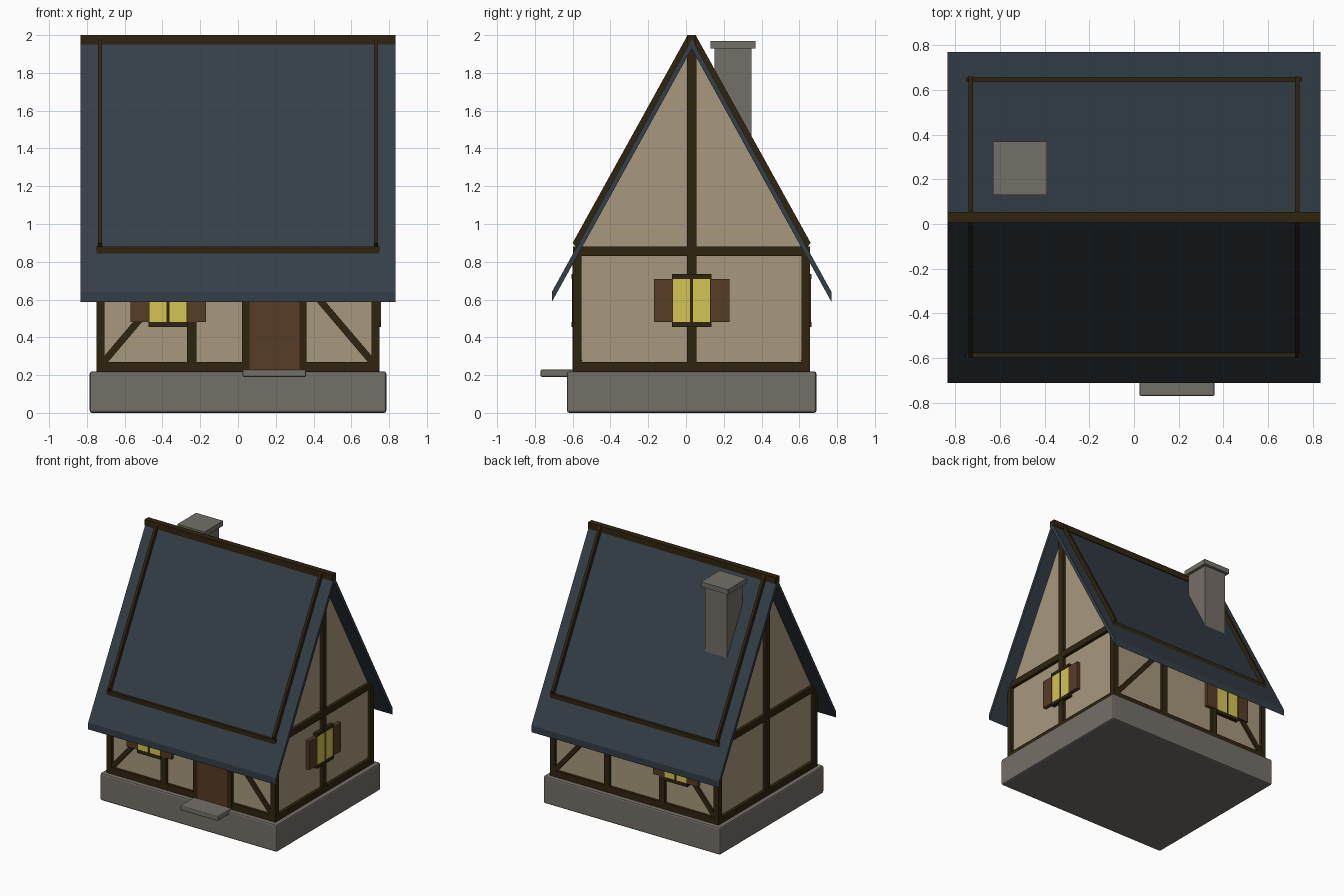
import bpy
import bmesh
from mathutils import Vector

cube = bpy.data.objects.get("Cube")
if cube:
    bpy.data.objects.remove(cube, do_unlink=True)


def material(name, *rgb):
    col = [(c / 255 / 12.92 if c < 11 else ((c / 255 + 0.055) / 1.055) ** 2.4) for c in rgb] + [1]
    m = bpy.data.materials.new(name)
    m.use_nodes = True
    m.diffuse_color = col
    bsdf = m.node_tree.nodes["Principled BSDF"]
    bsdf.inputs["Base Color"].default_value = col
    bsdf.inputs["Roughness"].default_value = 0.9
    return m


PLASTER = material("plaster", 168, 152, 125)
TIMBER = material("dark timber", 48, 36, 16)
STONE = material("grey stone", 116, 110, 103)
SLATE = material("blue slate", 52, 62, 71)
WOOD = material("brown wood", 87, 60, 38)
GLASS = material("yellow glass", 212, 195, 84)

CY = 0.03                  # ridge line in y
WALL_X, WALL_Y = 0.725, 0.605   # plaster faces
POST_X, POST_Y = 0.75, 0.627    # timber faces
SLOPE = 1.81


def finish(name, bm, mat, bevel=0):
    bmesh.ops.recalc_face_normals(bm, faces=bm.faces)
    mesh = bpy.data.meshes.new(name)
    bm.to_mesh(mesh)
    bm.free()
    mesh.materials.append(mat)
    ob = bpy.data.objects.new(name, mesh)
    bpy.context.collection.objects.link(ob)
    if bevel:
        mod = ob.modifiers.new("Bevel", "BEVEL")
        mod.width, mod.segments = bevel, 2
    return ob


def prism(name, points, start, end, axis, mat):
    """Extrude a profile: (y, z) along x, or (x, z) along y. y counts from the ridge."""
    def place(p, t):
        return (t, p[0] + CY, p[1]) if axis == "x" else (p[0], t + CY, p[1])
    bm = bmesh.new()
    a, b = ([bm.verts.new(place(p, t)) for p in points] for t in (start, end))
    bm.faces.new(a)
    bm.faces.new(b[::-1])
    for i in range(len(a)):
        j = (i + 1) % len(a)
        bm.faces.new((a[i], a[j], b[j], b[i]))
    return finish(name, bm, mat)


def box(name, x, y, z, mat, bevel=0):
    bm = bmesh.new()
    bmesh.ops.create_cube(bm, size=1)
    for v in bm.verts:
        v.co = [r[0] if c < 0 else r[1] for c, r in zip(v.co, (x, y, z))]
    return finish(name, bm, mat, bevel)


def wall_box(name, side, u, z, depth, mat):
    """Box on a wall: u runs along the wall, depth is the distance from the centre."""
    if side in ("front", "back"):
        s = -1 if side == "front" else 1
        return box(name, u, sorted(CY + s * d for d in depth), z, mat)
    s = -1 if side == "right" else 1
    return box(name, sorted(s * d for d in depth), [CY + c for c in u], z, mat)


def window(side, centre, face):
    def part(name, u0, u1, z0, z1, out, mat):
        wall_box(f"{side}_window_{name}", side, (centre + u0, centre + u1),
                 (z0, z1), (face - 0.04, face + out), mat)
    part("frame", -0.105, 0.105, 0.47, 0.72, 0.002, TIMBER)
    part("sill", -0.105, 0.105, 0.455, 0.48, 0.008, TIMBER)
    part("head", -0.105, 0.105, 0.71, 0.735, 0.008, TIMBER)
    for s, label in ((-1, "a"), (1, "b")):
        part("pane_" + label, *sorted((s * 0.008, s * 0.098)), 0.48, 0.71, 0.004, GLASS)
        part("shutter_" + label, *sorted((s * 0.102, s * 0.2)), 0.48, 0.71, 0.006, WOOD)


def brace(name, side, foot, head):
    """Slanted timber on a long wall."""
    a, b = Vector(foot), Vector(head)
    d = (b - a).normalized() * 0.018
    n = Vector((-d.y, d.x))
    s = -1 if side == "front" else 1
    prism(name, [a + n, b + n, b - n, a - n], s * 0.58, s * (POST_Y - 0.005), "y", TIMBER)


# Stone base and door step
box("stone_base", (-0.785, 0.785), (CY - 0.66, CY + 0.66), (0, 0.22), STONE, 0.012)
box("door_step", (0.025, 0.36), (-0.77, -0.59), (0.19, 0.23), STONE, 0.008)

# Plaster body with both gables
prism("plaster_walls", [(-WALL_Y, 0.2), (WALL_Y, 0.2), (WALL_Y, 0.85), (0, 1.945), (-WALL_Y, 0.85)],
      -WALL_X, WALL_X, "x", PLASTER)

# Roof slab as a chevron
EAVE = 0.74
top, under = 1.98, 1.927
prism("roof", [(0, top), (EAVE, top - SLOPE * EAVE), (EAVE, under - SLOPE * EAVE), (0, under),
               (-EAVE, under - SLOPE * EAVE), (-EAVE, top - SLOPE * EAVE)], -0.835, 0.835, "x", SLATE)
box("ridge_beam", (-0.835, 0.835), (CY - 0.024, CY + 0.024), (1.95, 2), TIMBER)

# Rafters lying on the roof above each gable
for s, label in ((-1, "right"), (1, "left")):
    prism(label + "_rafters", [(0.63, 0.9), (0.024, 1.995), (-0.024, 1.995), (-0.63, 0.9),
                               (-0.605, 0.87), (0, 1.96), (0.605, 0.87)],
          s * 0.73 - 0.011, s * 0.73 + 0.011, "x", TIMBER)

# Horizontal timbers and corner posts
RAILS = {"sole": (0.22, 0.27), "top": (0.83, 0.88)}
for label, z in RAILS.items():
    for side in ("front", "back"):
        wall_box(f"{side}_{label}_beam", side, (-POST_X, POST_X), z, (0.582, POST_Y), TIMBER)
    for side in ("left", "right"):
        wall_box(f"{side}_{label}_beam", side, (-POST_Y, POST_Y), z, (0.705, POST_X), TIMBER)
for side in ("front", "back"):
    for s, label in ((-1, "right"), (1, "left")):
        wall_box(f"{side}_{label}_corner_post", side, sorted((s * 0.706, s * POST_X)),
                 (0.22, 0.85), (0.582, POST_Y), TIMBER)

# Gable centre posts
for side in ("left", "right"):
    wall_box(side + "_gable_post", side, (-0.025, 0.025), (0.22, 1.93), (0.7, POST_X), TIMBER)

# Wall posts and slanted braces on the long sides
for side in ("front", "back"):
    for s, label in ((-1, "right"), (1, "left")):
        at_door = side == "front" and s > 0
        if not at_door:
            wall_box(f"{side}_{label}_wall_post", side, (s * 0.245 - 0.025, s * 0.245 + 0.025),
                     (0.22, 0.85), (0.582, POST_Y), TIMBER)
        head = (0.345, 0.7) if at_door else (s * 0.245, 0.82)
        brace(f"{side}_{label}_brace", side, (s * 0.715, 0.265), head)

# Door with its frame
wall_box("door", "front", (0.06, 0.325), (0.22, 0.76), (0.58, POST_Y + 0.002), WOOD)
for u in (0.022, 0.325):
    wall_box("door_post", "front", (u, u + 0.038), (0.22, 0.83), (0.58, POST_Y + 0.005), TIMBER)
wall_box("door_lintel", "front", (0.022, 0.363), (0.76, 0.8), (0.58, POST_Y + 0.004), TIMBER)

# Windows with shutters
window("front", -0.37, POST_Y)
window("back", -0.37, POST_Y)
window("left", 0, POST_X)

# Chimney
box("chimney_shaft", (-0.607, -0.413), (0.152, 0.346), (1.3, 1.94), STONE)
box("chimney_cap", (-0.63, -0.39), (0.13, 0.368), (1.93, 1.97), STONE)
